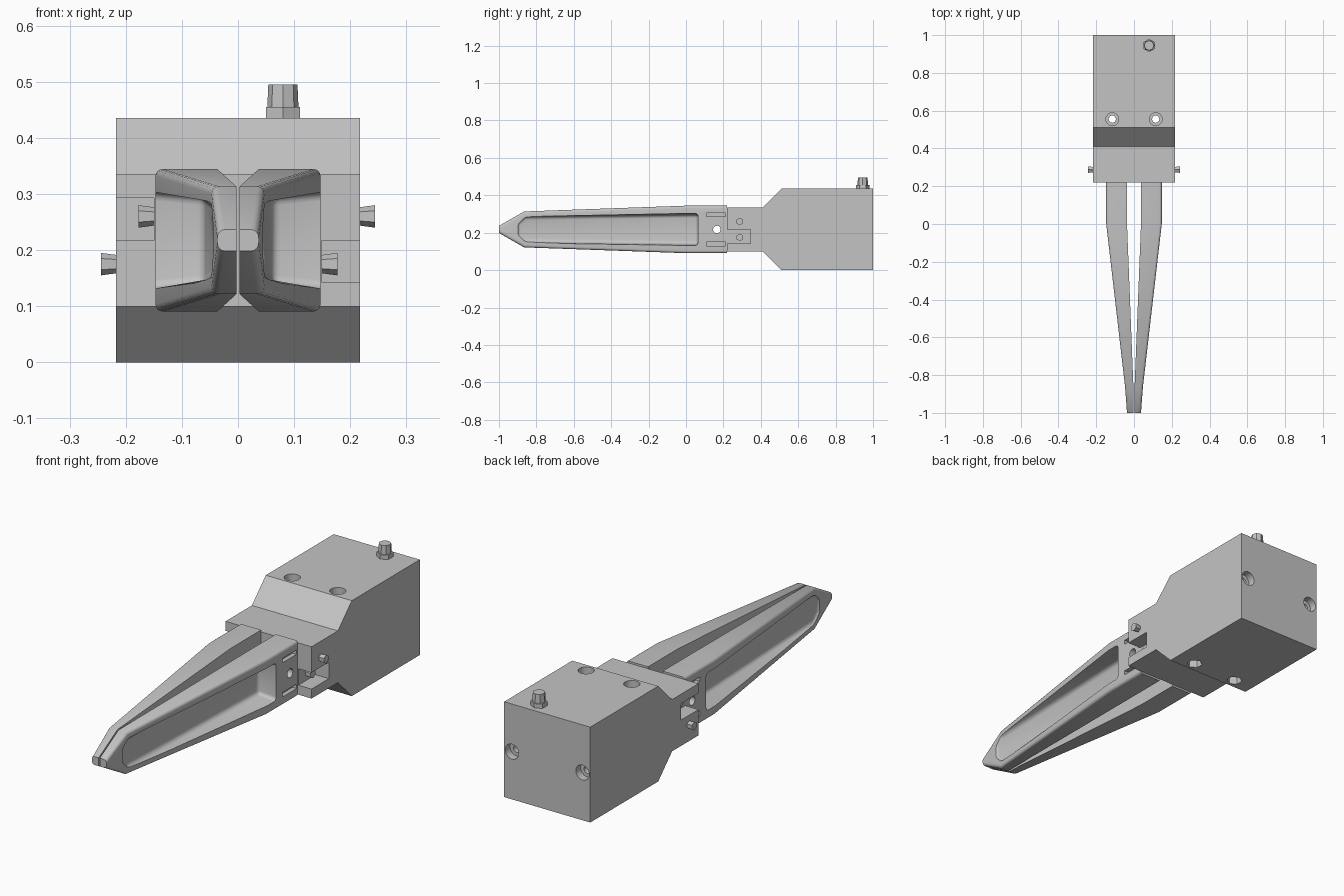
import bpy, bmesh, math
from mathutils import Matrix, Vector

if "Cube" in bpy.data.objects:
    bpy.data.objects.remove(bpy.data.objects["Cube"])

MID = 0.2175      # height of the symmetry plane
HALF = 0.217      # half width of the body

metal = bpy.data.materials.new("light grey metal")
metal.use_nodes = True
GREY = (0.55, 0.55, 0.55, 1)
metal.diffuse_color = GREY
metal.node_tree.nodes["Principled BSDF"].inputs["Base Color"].default_value = GREY


def finish(name, bm):
    bmesh.ops.recalc_face_normals(bm, faces=bm.faces)
    me = bpy.data.meshes.new(name)
    bm.to_mesh(me)
    bm.free()
    me.materials.append(metal)
    ob = bpy.data.objects.new(name, me)
    bpy.context.collection.objects.link(ob)
    return ob


def loft(bm, rings):
    """Skin a list of equal-length point rings and cap both ends."""
    rows = [[bm.verts.new(p) for p in ring] for ring in rings]
    for a, b in zip(rows, rows[1:]):
        for i in range(len(a)):
            j = (i + 1) % len(a)
            bm.faces.new((a[i], a[j], b[j], b[i]))
    bm.faces.new(rows[0])
    bm.faces.new(rows[-1])
    return rows


def box(name, x, y, z):
    bm = bmesh.new()
    loft(bm, [[(u, y[0], z[0]), (u, y[1], z[0]), (u, y[1], z[1]), (u, y[0], z[1])] for u in x])
    return finish(name, bm)


def rod(name, start, end, r1, r2=None, sides=24):
    a, b = Vector(start), Vector(end)
    d = b - a
    bm = bmesh.new()
    rot = d.to_track_quat('Z', 'Y').to_matrix().to_4x4()
    bmesh.ops.create_cone(bm, cap_ends=True, segments=sides, radius1=r1,
                          radius2=r1 if r2 is None else r2, depth=d.length,
                          matrix=Matrix.Translation((a + b) / 2) @ rot)
    return finish(name, bm)


def activate(ob):
    bpy.ops.object.select_all(action='DESELECT')
    ob.select_set(True)
    bpy.context.view_layer.objects.active = ob


def carve(ob, cutters):
    activate(ob)
    for c in cutters:
        c.hide_render = True
        m = ob.modifiers.new("cut", 'BOOLEAN')
        m.operation, m.solver, m.object = 'DIFFERENCE', 'EXACT', c
        bpy.ops.object.modifier_apply(modifier=m.name)
        bpy.data.objects.remove(c)


def smooth(ob):
    activate(ob)
    bpy.ops.object.shade_smooth_by_angle(angle=math.radians(32))


# Body: stepped side profile extruded across the width
side = [(0.22, 0.118), (0.41, 0.118), (0.51, MID), (1.0, MID)]
outline = [(y, MID + h) for y, h in side] + [(y, MID - h) for y, h in reversed(side)]
bm = bmesh.new()
loft(bm, [[(x, y, z) for y, z in outline] for x in (-HALF, HALF)])
body = finish("body", bm)

cutters = []
for s in (-1, 1):
    # mounting holes through the top, with round and hex recesses
    x = 0.115 * s
    cutters += [rod("bolt_hole", (x, 0.555, -0.1), (x, 0.555, 0.6), 0.019),
                rod("top_recess", (x, 0.555, 0.39), (x, 0.555, 0.5), 0.034),
                rod("hex_recess", (x, 0.555, -0.1), (x, 0.555, 0.04), 0.034, sides=6)]
    # blind holes in the back
    x = 0.178 * s
    cutters += [rod("back_hole", (x, 0.9, MID), (x, 1.1, MID), 0.017),
                rod("back_recess", (x, 0.965, MID), (x, 1.1, MID), 0.034)]
    # side notches, one low and one high
    zs = sorted((MID, MID - 0.075 * s))
    cutters.append(box("notch", sorted((0.15 * s, 0.3 * s)), (0.15, 0.345), zs))
carve(body, cutters)
smooth(body)


# Fingers: tapered beams with a rounded pocket on the outer side
STATIONS = [(-1.0, 0.003, 0.037, 0.019), (-0.865, 0.003, 0.047, 0.096),
            (0.0, 0.037, 0.147, 0.127), (0.22, 0.037, 0.147, 0.127)]


def outer_at(y):
    return 0.047 + (y + 0.865) / 0.865 * 0.1


def finger(name, s):
    bm = bmesh.new()
    rows = loft(bm, [[(s * i, y, MID - h), (s * o, y, MID - h),
                      (s * o, y, MID + h), (s * i, y, MID + h)] for y, i, o, h in STATIONS])
    edges = [bm.edges.get((a[k], b[k])) for a, b in zip(rows, rows[1:]) for k in (1, 2)]
    bmesh.ops.bevel(bm, geom=edges, offset=0.013, segments=4, profile=0.5, affect='EDGES')
    ob = finish(name, bm)

    # pocket cutter: drafted prism with a rounded floor
    shape = [(-0.905, 0.035), (-0.865, 0.074), (0.065, 0.088)]
    loop = shape + [(y, -h) for y, h in reversed(shape)]
    bm = bmesh.new()
    floor = [(s * (0.038 + 0.022 * (y + 0.9)), y * 0.992 - 0.002, MID + h * 0.88) for y, h in loop]
    mouth = [(s * (outer_at(y) + 0.03), y, MID + h * 1.02) for y, h in loop]
    top = loft(bm, [floor, mouth])[1]
    rim = set(top)
    edges = [e for e in bm.edges if not (e.verts[0] in rim and e.verts[1] in rim)]
    bmesh.ops.bevel(bm, geom=edges, offset=0.016, segments=4, profile=0.5, affect='EDGES')
    cuts = [finish("pocket", bm)]

    # root hole and two guide slots
    cuts.append(rod("root_hole", (0, 0.165, MID), (0.3 * s, 0.165, MID), 0.02))
    for t in (-1, 1):
        z = MID + t * 0.078
        cuts.append(box("slot", sorted((0.127 * s, 0.2 * s)), (0.11, 0.212), (z - 0.01, z + 0.01)))
    carve(ob, cuts)
    smooth(ob)


finger("left_finger", 1)
finger("right_finger", -1)

# Side screws: one on each outer wall, one inside each notch
for s, label in ((1, "left"), (-1, "right")):
    for base, tip, z, place in ((HALF - 0.01, 0.244, MID + 0.0425 * s, "outer"),
                                (0.14, 0.177, MID - 0.0425 * s, "notch")):
        rod(f"{label}_{place}_screw", (base * s, 0.288, z), (tip * s, 0.288, z), 0.015, 0.02, 6)

# Air fitting on top
rod("fitting_nut", (0.08, 0.945, 0.43), (0.08, 0.945, 0.455), 0.035, sides=6)
rod("fitting_stem", (0.08, 0.945, 0.45), (0.08, 0.945, 0.495), 0.028, 0.026, sides=8)
